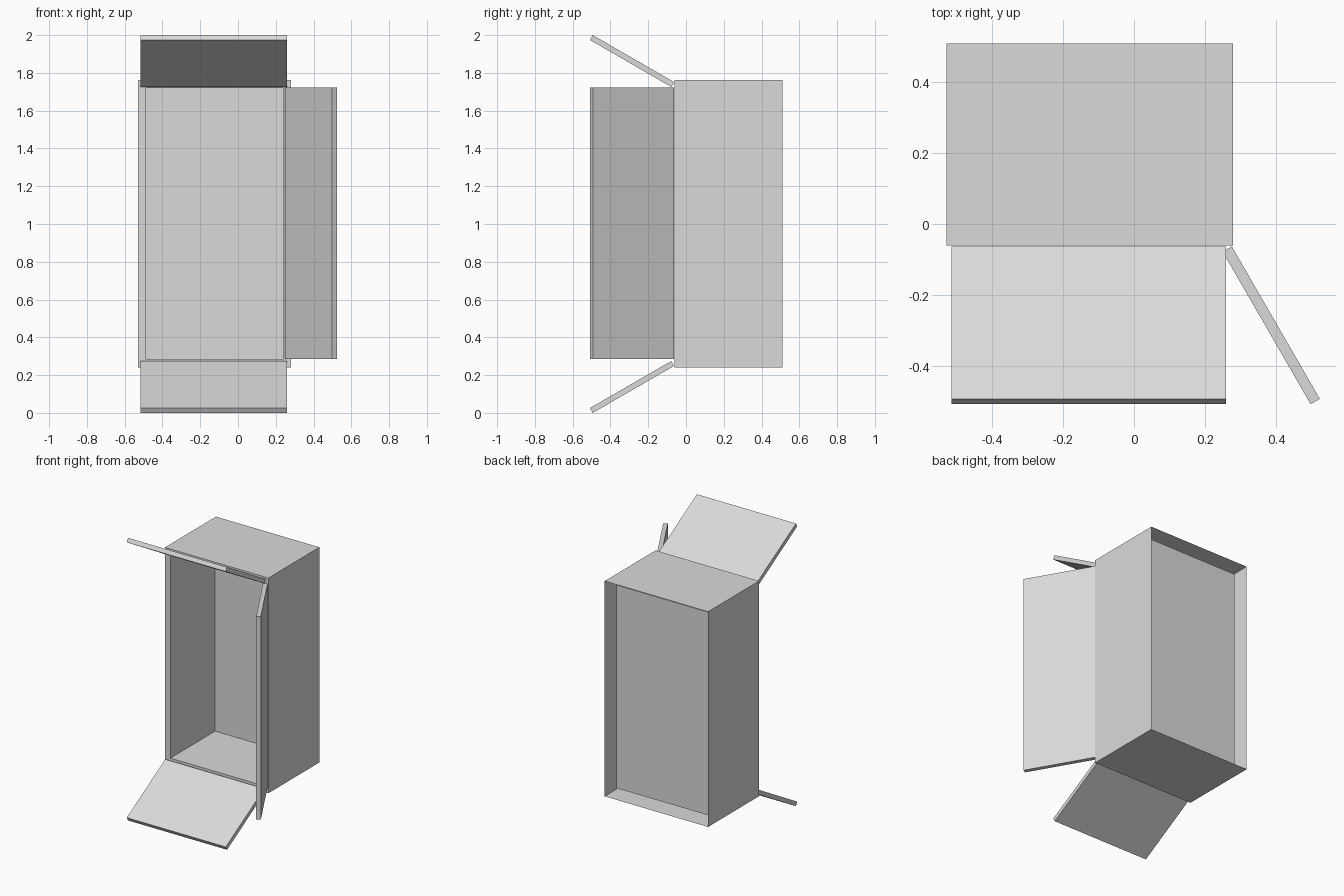
import bpy, bmesh
from math import radians
from mathutils import Matrix, Vector

cube = bpy.data.objects.get("Cube")
if cube:
    bpy.data.objects.remove(cube, do_unlink=True)

grey = bpy.data.materials.new("light_grey")
grey.use_nodes = True
COLOUR = (0.7, 0.7, 0.7, 1)
grey.diffuse_color = COLOUR
grey.node_tree.nodes["Principled BSDF"].inputs["Base Color"].default_value = COLOUR


def box(lo, hi):
    """Bmesh box spanning two opposite corners."""
    lo, hi = Vector(lo), Vector(hi)
    bm = bmesh.new()
    bmesh.ops.create_cube(bm, size=1)
    bmesh.ops.scale(bm, vec=hi - lo, verts=bm.verts)
    bmesh.ops.translate(bm, vec=(lo + hi) / 2, verts=bm.verts)
    return bm


def finish(bm, name, matrix=Matrix()):
    bm.transform(matrix)
    mesh = bpy.data.meshes.new(name)
    bm.to_mesh(mesh)
    bm.free()
    mesh.materials.append(grey)
    obj = bpy.data.objects.new(name, mesh)
    bpy.context.collection.objects.link(obj)
    return obj


# Carton body: outer shell open at the back, with a pocket sunk from the front
WALL, POCKET = 0.043, 0.5
bm = box((-0.53, -0.06, 0.24), (0.28, 0.51, 1.763))
bm.faces.ensure_lookup_table()
front = min(bm.faces, key=lambda f: f.calc_center_median().y)
back = max(bm.faces, key=lambda f: f.calc_center_median().y)
bmesh.ops.delete(bm, geom=[back], context='FACES_ONLY')
bmesh.ops.inset_region(bm, faces=[front], thickness=WALL, use_even_offset=True)
sunk = bmesh.ops.extrude_discrete_faces(bm, faces=[front])["faces"]
bmesh.ops.translate(bm, vec=(0, POCKET, 0), verts=sunk[0].verts)
finish(bm, "carton_body")

# Flaps: thin boards hinged at the front edges and swung outward
LENGTH, THICK = 0.497, 0.03

# Bottom flap drops forward, top flap rises forward
for name, hinge_z, side in (("bottom_flap", 0.2745, -1), ("top_flap", 1.7255, 1)):
    z0, z1 = sorted((0, side * THICK))
    bm = box((-0.515, -LENGTH, z0), (0.26, 0, z1))
    finish(bm, name, Matrix.Translation((0, -0.078, hinge_z))
           @ Matrix.Rotation(radians(-30 * side), 4, 'X'))

# Side flap opens outward on the left
bm = box((0, -LENGTH, 0.285), (THICK, 0, 1.722))
finish(bm, "left_flap", Matrix.Translation((0.25, -0.078, 0))
       @ Matrix.Rotation(radians(30), 4, 'Z'))
